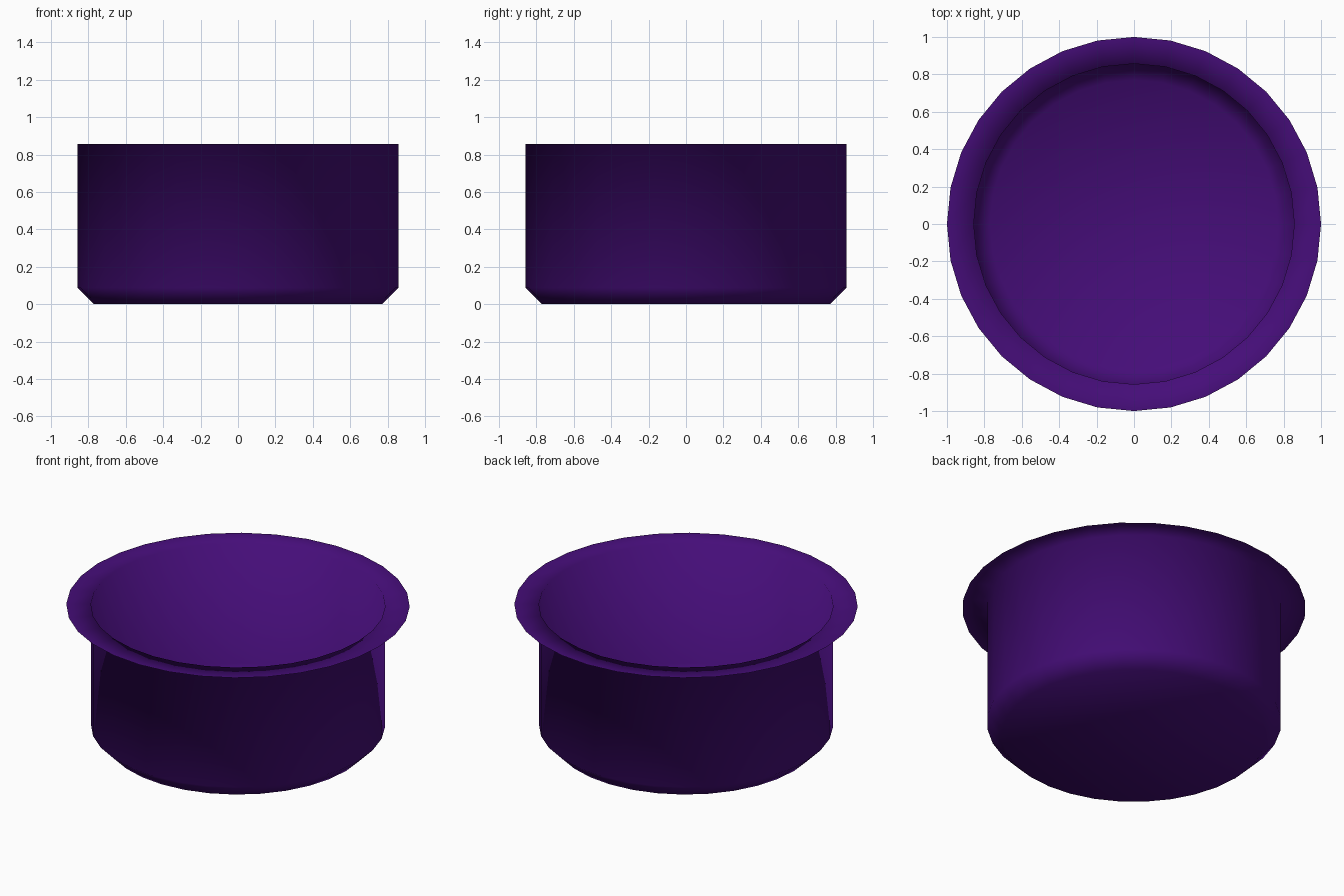
import bpy, bmesh
from math import cos, sin, tau

if "Cube" in bpy.data.objects:
    bpy.data.objects.remove(bpy.data.objects["Cube"])

SIDES = 32
# Radius, height from the base edge up to the rim edge
PROFILE = [(0.77, 0.0), (0.857, 0.087), (0.857, 0.857), (1.0, 0.857)]

bm = bmesh.new()


def ring(radius, z):
    return [bm.verts.new((radius * cos(tau * i / SIDES), radius * sin(tau * i / SIDES), z))
            for i in range(SIDES)]


rings = [ring(r, z) for r, z in PROFILE]

# Flat floor, facing down
bm.faces.new(list(reversed(rings[0])))

# Chamfer, wall and flat open rim: one thin sheet facing outward
for low, high in zip(rings, rings[1:]):
    for i in range(SIDES):
        j = (i + 1) % SIDES
        bm.faces.new((low[i], low[j], high[j], high[i]))

for face in bm.faces:
    face.smooth = True

mesh = bpy.data.meshes.new("bowl")
bm.to_mesh(mesh)
bm.free()
bowl = bpy.data.objects.new("bowl", mesh)
bpy.context.collection.objects.link(bowl)

# Deep purple finish
purple = bpy.data.materials.new("deep_purple")
purple.diffuse_color = (0.06, 0.004, 0.19, 1.0)
purple.use_nodes = True
purple.node_tree.nodes["Principled BSDF"].inputs["Base Color"].default_value = purple.diffuse_color
mesh.materials.append(purple)
